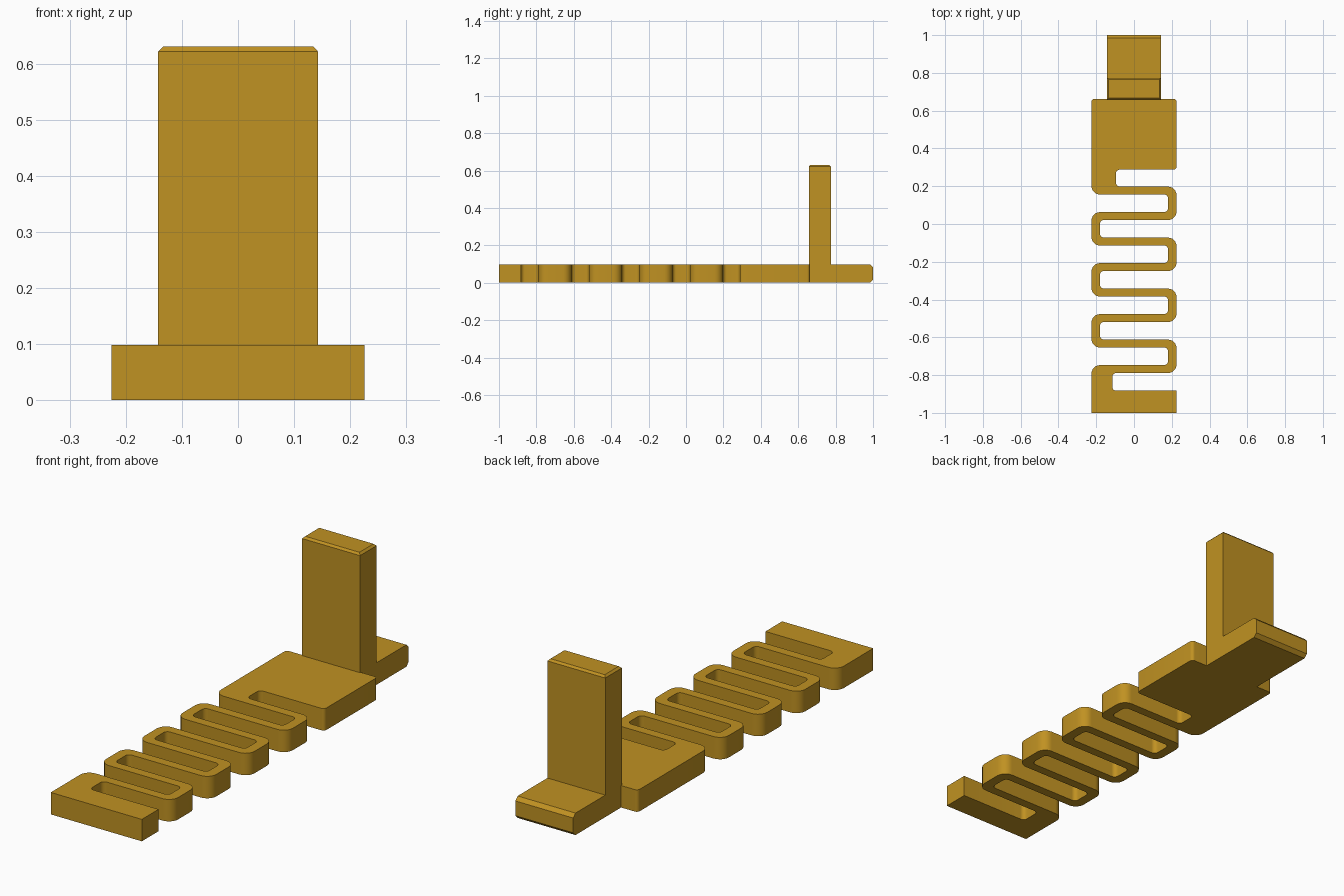
import bpy, bmesh, math
from mathutils import Vector

if "Cube" in bpy.data.objects:
    bpy.data.objects.remove(bpy.data.objects["Cube"])

THICK = 0.098
brass = bpy.data.materials.new("golden brass")
brass.diffuse_color = (0.53, 0.287, 0.016, 1)
brass.use_nodes = True
brass.node_tree.nodes["Principled BSDF"].inputs["Base Color"].default_value = brass.diffuse_color


def fillet(corners, steps=6):
    """Round each (x, y, radius) corner of a closed outline."""
    out = []
    n = len(corners)
    for i, (x, y, r) in enumerate(corners):
        p = Vector((x, y))
        if r == 0:
            out.append(p)
            continue
        a = (Vector(corners[i - 1][:2]) - p).normalized()
        b = (Vector(corners[(i + 1) % n][:2]) - p).normalized()
        centre = p + (a + b) * r
        for k in range(steps + 1):
            t = k / steps * math.pi / 2
            out.append(centre - b * r * math.cos(t) - a * r * math.sin(t))
    return out


def prism(points, depth):
    """Extrude a closed loop of 3D points along a vector."""
    bm = bmesh.new()
    face = bm.faces.new([bm.verts.new(p) for p in points])
    ext = bmesh.ops.extrude_face_region(bm, geom=[face])
    verts = [g for g in ext["geom"] if isinstance(g, bmesh.types.BMVert)]
    bmesh.ops.translate(bm, verts=verts, vec=depth)
    bmesh.ops.recalc_face_normals(bm, faces=bm.faces)
    return bm


def finish(bm, name):
    mesh = bpy.data.meshes.new(name)
    bm.to_mesh(mesh)
    bm.free()
    mesh.materials.append(brass)
    obj = bpy.data.objects.new(name, mesh)
    bpy.context.collection.objects.link(obj)
    return obj


# Flat spring: end block, eight folded bars and wide plate in one outline
W, INNER, R_OUT, R_IN, HALF = 0.225, 0.18, 0.045, 0.02, 0.021
bars = [-0.768 + 0.135 * i for i in range(8)]
outline = [(W, -1, 0), (W, -0.882, 0), (-0.115, -0.882, R_IN)]
for i in range(0, 8, 2):                       # right edge, going back
    low, high = bars[i] - HALF, bars[i + 1] + HALF
    left = -0.115 if i == 0 else -INNER
    next_left = -0.095 if i == 6 else -INNER
    outline += [(left, low, R_IN), (W, low, R_OUT), (W, high, R_OUT),
                (next_left, high, R_IN)]
outline += [(-0.095, 0.288, R_IN), (W, 0.288, 0.015),
            (W, 0.662, 0.015), (-W, 0.662, 0.015)]
for i in range(7, 0, -2):                      # left edge, going forward
    low, high = bars[i] - HALF, bars[i - 1] + HALF
    outline += [(-W, low, R_OUT), (INNER, low, R_IN),
                (INNER, high, R_IN), (-W, high, R_OUT)]
outline.append((-W, -1, 0))

bm = prism([(p.x, p.y, 0) for p in fillet(outline)], (0, 0, THICK))
spring = finish(bm, "folded_spring")
bpy.context.view_layer.objects.active = spring
spring.select_set(True)
bpy.ops.object.shade_smooth_by_angle(angle=math.radians(30))

# Upright wall with a rear foot, bevelled at the top and at the back tip
TOP, BACK = 0.63, 1.0
profile = [(0.657, 0), (BACK, 0), (BACK, THICK), (0.774, THICK),
           (0.774, TOP), (0.657, TOP)]
bm = prism([(-0.143, y, z) for y, z in profile], (0.286, 0, 0))


def bevel_edges(test, size):
    edges = [e for e in bm.edges if test(e)]
    bmesh.ops.bevel(bm, geom=edges, offset=size, segments=1, affect='EDGES')


bevel_edges(lambda e: all(v.co.z > TOP - 1e-4 for v in e.verts), 0.009)
bevel_edges(lambda e: all(v.co.y > BACK - 1e-4 for v in e.verts)
            and abs(e.verts[0].co.z - e.verts[1].co.z) < 1e-4, 0.016)
finish(bm, "upright_latch")
